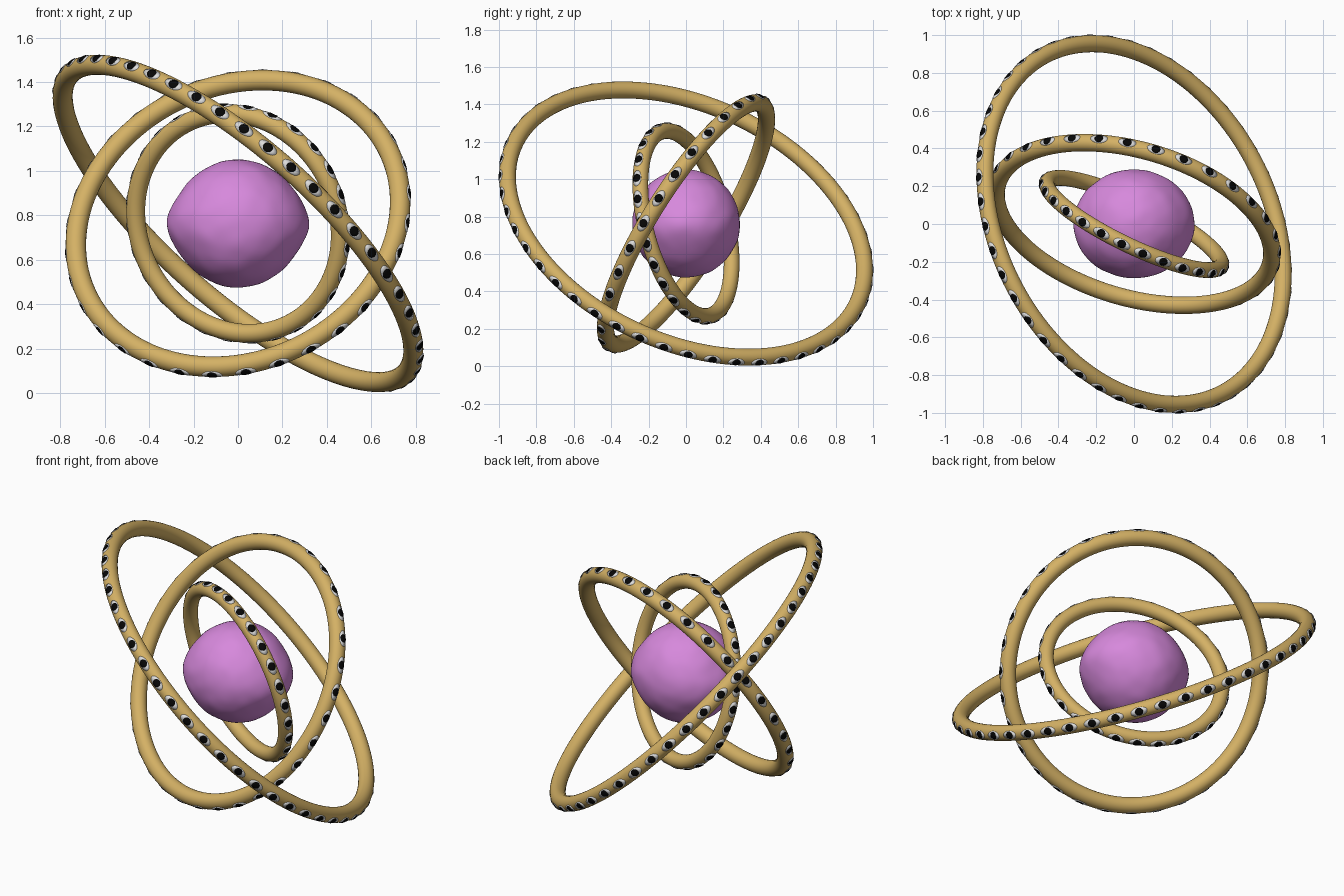
import bpy, bmesh, math
from mathutils import Vector, noise

if "Cube" in bpy.data.objects:
    bpy.data.objects.remove(bpy.data.objects["Cube"])

CENTRE = Vector((0, 0, 0.763))


def material(name, rgb):
    m = bpy.data.materials.new(name)
    m.diffuse_color = (*rgb, 1)
    m.use_nodes = True
    m.node_tree.nodes["Principled BSDF"].inputs["Base Color"].default_value = m.diffuse_color
    return m


GOLD = material("gold", (0.66, 0.44, 0.13))
PINK = material("orchid pink", (0.68, 0.25, 0.72))
WHITE = material("eye white", (0.72, 0.72, 0.72))
BLACK = material("pupil black", (0.002, 0.002, 0.002))


def finish(bm, name, mats):
    bmesh.ops.recalc_face_normals(bm, faces=bm.faces)
    for f in bm.faces:
        f.smooth = True
    me = bpy.data.meshes.new(name)
    bm.to_mesh(me)
    bm.free()
    for m in mats:
        me.materials.append(m)
    ob = bpy.data.objects.new(name, me)
    bpy.context.collection.objects.link(ob)
    return ob


def ring(name, R, r, normal, first_eye, count):
    n = Vector(normal).normalized()
    a = Vector(first_eye)
    a = (a - n * a.dot(n)).normalized()
    b = n.cross(a)

    def point(u, v, rad):
        out = a * math.cos(u) + b * math.sin(u)
        return CENTRE + out * (R + rad * math.cos(v)) + n * (rad * math.sin(v))

    # tube
    bm = bmesh.new()
    N, M = 144, 24
    grid = [[bm.verts.new(point(math.tau * i / N, math.tau * j / M, r))
             for j in range(M)] for i in range(N)]
    for i in range(N):
        for j in range(M):
            k, l = (i + 1) % N, (j + 1) % M
            bm.faces.new((grid[i][j], grid[k][j], grid[k][l], grid[i][l]))
    finish(bm, name, [GOLD])

    # eyes: curved plates hugging the outer side of the tube
    bm = bmesh.new()
    S = 16

    def plate(u0, length, width, lift, index):
        mid = bm.verts.new(point(u0, 0, r + lift))
        prev = None
        for s, h in ((0.5, lift), (1.0, lift), (1.0, -0.002)):
            loop = []
            for k in range(S):
                t = math.tau * k / S
                loop.append(bm.verts.new(point(
                    u0 + s * length * math.cos(t) / (R + r),
                    s * width * math.sin(t) / r, r + h)))
            for k in range(S):
                q = (k + 1) % S
                if prev is None:
                    f = bm.faces.new((mid, loop[k], loop[q]))
                else:
                    f = bm.faces.new((prev[k], loop[k], loop[q], prev[q]))
                f.material_index = index
            prev = loop

    for e in range(count):
        u0 = math.tau * e / count
        plate(u0, 0.048, 0.026, 0.0015, 0)
        plate(u0, 0.023, 0.022, 0.0035, 1)
    finish(bm, name + "_eyes", [WHITE, BLACK])


ring("outer_ring", 1.011, 0.045, (0.625, 0.33, 0.708), (0.027, -0.957, 0.422), 48)
ring("middle_ring", 0.753, 0.046, (0.245, 0.82, -0.516), (0.184, -0.449, -0.626), 32)
ring("inner_ring", 0.508, 0.042, (0.424, 0.876, 0.225), (0.05, -0.17, 0.568), 28)

# lumpy core, drawn out slightly to both sides
bm = bmesh.new()
bmesh.ops.create_icosphere(bm, subdivisions=5, radius=0.288)
for v in bm.verts:
    p = v.co.copy()
    p *= 1 + 0.012 * noise.noise(p * 13)
    p.x *= 1 + 0.11 * math.exp(-(p.z / 0.13) ** 2)
    v.co = p + CENTRE
finish(bm, "core", [PINK])
